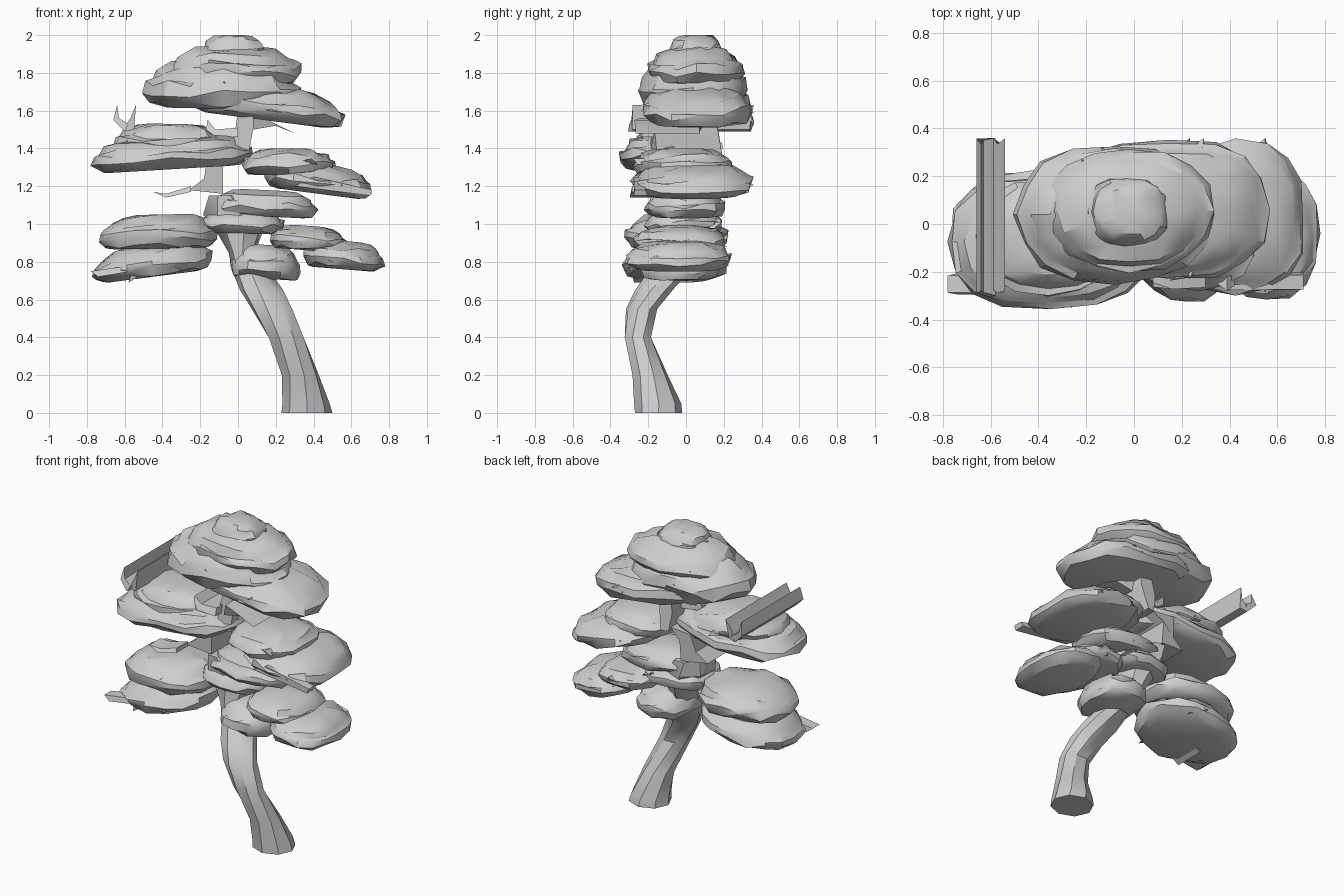
import bpy, bmesh, math, random

random.seed(7)
if "Cube" in bpy.data.objects:
    bpy.data.objects.remove(bpy.data.objects["Cube"], do_unlink=True)

# One plain clay colour for the whole tree
clay = bpy.data.materials.new("light grey")
clay.use_nodes = True
clay.diffuse_color = (0.62, 0.62, 0.62, 1)
clay.node_tree.nodes["Principled BSDF"].inputs["Base Color"].default_value = clay.diffuse_color


def finish(name, bm, smooth_angle):
    """Turn a bmesh into a shaded, coloured object."""
    bmesh.ops.recalc_face_normals(bm, faces=bm.faces)
    mesh = bpy.data.meshes.new(name)
    bm.to_mesh(mesh)
    bm.free()
    mesh.materials.append(clay)
    obj = bpy.data.objects.new(name, mesh)
    bpy.context.collection.objects.link(obj)
    bpy.ops.object.select_all(action="DESELECT")
    obj.select_set(True)
    bpy.context.view_layer.objects.active = obj
    bpy.ops.object.shade_smooth_by_angle(angle=math.radians(smooth_angle))


def loft(name, rings, smooth_angle):
    """Skin a stack of equal rings and close both ends."""
    bm = bmesh.new()
    loops = [[bm.verts.new(p) for p in ring] for ring in rings]
    count = len(loops[0])
    for low, high in zip(loops, loops[1:]):
        for i in range(count):
            j = (i + 1) % count
            bm.faces.new((low[i], low[j], high[j], high[i]))
    bm.faces.new(loops[0][::-1])
    bm.faces.new(loops[-1])
    finish(name, bm, smooth_angle)


def slab(name, profile, y0, y1, slant=0.0):
    """Extrude a front outline of (x, z) points along y."""
    rings = [[(x, y0 + slant * random.random(), z) for x, z in profile],
             [(x, y1 - slant * random.random(), z) for x, z in profile]]
    loft(name, rings, 20)


def rounded(value, power):
    """Square off a sine or cosine a little."""
    return math.copysign(abs(value) ** power, value)


def foliage_pad(name, x0, x1, y0, y1, z0, z1, tilt=0.0, splinters=2, power=.8):
    """Ragged, blunt cushion filling the given box, leaning along x."""
    cx, cy = (x0 + x1) / 2, (y0 + y1) / 2
    rx, ry = (x1 - x0) / 2, (y1 - y0) / 2
    # Height fraction and width of each layer
    layers = [(0, .74), (.1, .91), (.3, 1), (.48, .98), (.58, .91),
              (.74, .83), (.9, .64), (1, .36)]
    sides = 16
    rings = []
    for t, width in layers:
        ring = []
        for i in range(sides):
            a = math.tau * i / sides
            w = width * random.uniform(.94, 1.02)
            x = cx + rx * w * rounded(math.cos(a), power)
            y = cy + ry * w * rounded(math.sin(a), power)
            wobble = random.uniform(-.1, .1) * (z1 - z0) if 0 < t < 1 else 0
            ring.append((x, y, z0 + t * (z1 - z0) + wobble + tilt * (x - cx)))
        rings.append(ring)
    loft(name, rings, 32)
    # Flat splinters poking out of the layer along y
    for k in range(splinters):
        x = cx + rx * random.uniform(-.6, .4)
        z = z0 + (z1 - z0) * random.uniform(.15, .5) + tilt * (x - cx)
        reach = ry * math.sqrt(1 - ((x - cx) / rx) ** 2) * 1.04
        wide = random.uniform(.05, .12)
        slab(f"{name}_splinter_{k + 1}",
             [(x, z), (x + wide, z - .012), (x + wide * .7, z + .02)],
             cy - reach, cy + reach, .1)


# Curved trunk: height, centre x, centre y, radius x, radius y
trunk = [(0, .365, -.145, .135, .125), (.05, .36, -.15, .125, .125),
         (.2, .33, -.19, .1, .095), (.4, .255, -.255, .1, .075),
         (.55, .18, -.235, .11, .085), (.65, .125, -.17, .115, .1),
         (.75, .07, -.09, .1, .11), (.85, .02, -.05, .07, .13),
         (.95, .01, -.02, .12, .16), (1.05, -.03, 0, .16, .18),
         (1.15, -.07, 0, .09, .18)]
rings = []
for z, x, y, rx, ry in trunk:
    rings.append([(x + rx * math.cos(math.tau * i / 8 + z),
                   y + ry * math.sin(math.tau * i / 8 + z), z) for i in range(8)])
loft("trunk", rings, 35)

# Crown tiers
foliage_pad("crown_knob", -.2, .15, -.1, .2, 1.86, 2.0, splinters=0)
foliage_pad("crown_cap", -.38, .34, -.21, .32, 1.73, 1.94, splinters=1, power=.92)
foliage_pad("crown_skirt", -.5, .34, -.26, .34, 1.61, 1.86, -.02, power=.9)
foliage_pad("crown_lower_tier", -.3, .58, -.24, .36, 1.55, 1.74, -.13)

# Middle tiers
foliage_pad("left_tier_top", -.66, -.06, -.3, .19, 1.37, 1.53, -.02)
foliage_pad("left_tier", -.78, .08, -.36, .21, 1.29, 1.47, .06)
foliage_pad("right_tier_top", .02, .52, -.28, .26, 1.26, 1.4)
foliage_pad("right_tier", .13, .72, -.3, .36, 1.16, 1.32, -.13)
foliage_pad("centre_tier", -.15, .43, -.22, .21, 1.04, 1.18, -.05)
foliage_pad("centre_collar", -.2, .25, -.22, .2, .95, 1.09, -.03)

# Bottom tiers
foliage_pad("lower_left_top", -.74, -.1, -.33, .23, .87, 1.05, .02, power=.9)
foliage_pad("lower_left_tip", -.78, -.13, -.34, .23, .72, .89, .13, power=.9)
foliage_pad("lower_centre", -.05, .33, -.25, .18, .71, .89, -.06)
foliage_pad("lower_right_top", .16, .59, -.29, .22, .86, .99, -.08)
foliage_pad("lower_right_tip", .34, .78, -.33, .25, .76, .91, -.08, power=.9)

# Limbs and twigs with straight sides along y
slab("left_limb", [(-.26, 1.18), (-.08, 1.16), (-.08, 1.3), (0, 1.36), (-.16, 1.36), (-.18, 1.24)],
     -.2, .2, .06)
slab("upper_limb", [(0, 1.34), (.05, 1.34), (.08, 1.5), (.08, 1.6), (0, 1.6), (-.02, 1.46)],
     -.2, .2, .06)
slab("upper_left_twig", [(-.17, 1.5), (-.13, 1.47), (0, 1.46), (0, 1.51), (-.12, 1.5), (-.16, 1.55)],
     -.25, .1, .04)
slab("upper_right_twig", [(.08, 1.5), (.2, 1.52), (.3, 1.48), (.16, 1.55), (.08, 1.56)],
     -.28, .1, .04)
slab("lower_left_twig", [(-.45, 1.17), (-.38, 1.14), (-.25, 1.17), (-.25, 1.2), (-.38, 1.16)],
     -.3, -.15, .03)
slab("hanging_left_twig", [(-.58, .69), (-.53, .72), (-.5, .8), (-.55, .78)], -.3, -.05, .03)

# Sharp front fins at the tips of the tiers
slab("right_tier_fin", [(.3, 1.2), (.7, 1.15), (.71, 1.18), (.4, 1.25)], -.29, -.2, .02)
slab("lower_left_fin", [(-.78, .75), (-.74, .72), (-.5, .76), (-.5, .79)], -.3, -.2, .02)

# Upright curled ribbons at the far left
slab("curl_outer", [(-.6, 1.49), (-.66, 1.55), (-.64, 1.63), (-.63, 1.56), (-.58, 1.53)],
     -.31, .36, .03)
slab("curl_inner", [(-.6, 1.49), (-.55, 1.5), (-.54, 1.63), (-.57, 1.56), (-.59, 1.53)],
     -.29, .36, .03)
